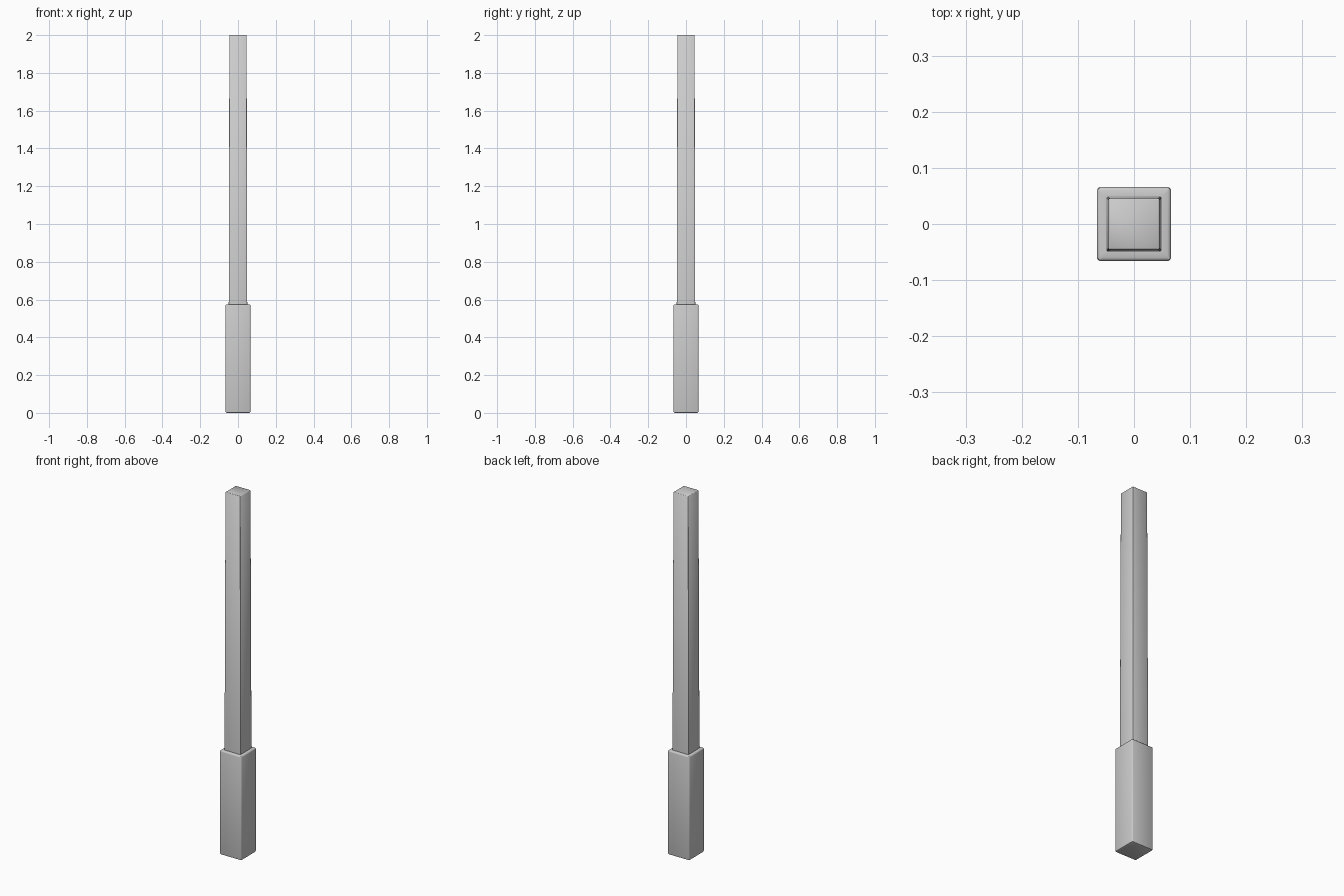
import bpy, bmesh, math

if "Cube" in bpy.data.objects:
    bpy.data.objects.remove(bpy.data.objects["Cube"])


def square_loft(name, rings, cap_bottom, cap_top):
    """Loft rounded-square rings given as (half_width, corner_radius, z)."""
    bm = bmesh.new()
    loops = []
    for h, r, z in rings:
        loop = []
        for q in range(4):
            for s in range(3):
                a = math.radians(q * 90 + s * 45)
                sx = 1 if q in (0, 3) else -1
                sy = 1 if q in (0, 1) else -1
                loop.append(bm.verts.new((sx * (h - r) + r * math.cos(a),
                                          sy * (h - r) + r * math.sin(a), z)))
        loops.append(loop)
    for a, b in zip(loops, loops[1:]):
        n = len(a)
        for i in range(n):
            j = (i + 1) % n
            bm.faces.new((a[i], a[j], b[j], b[i]))
    if cap_bottom:
        bm.faces.new(loops[0][::-1])
    if cap_top:
        bm.faces.new(loops[-1])
    mesh = bpy.data.meshes.new(name)
    bm.to_mesh(mesh)
    bm.free()
    ob = bpy.data.objects.new(name, mesh)
    bpy.context.collection.objects.link(ob)
    bpy.ops.object.select_all(action='DESELECT')
    ob.select_set(True)
    bpy.context.view_layer.objects.active = ob
    bpy.ops.object.shade_smooth_by_angle(angle=math.radians(50))
    return ob


# thick lower block with softened edges, open where the shaft rises
square_loft("lower_block", [
    (0.060, 0.004, 0.0),
    (0.0645, 0.005, 0.002),
    (0.066, 0.006, 0.008),
    (0.066, 0.006, 0.568),
    (0.0645, 0.005, 0.573),
    (0.060, 0.004, 0.575),
    (0.049, 0.002, 0.575),
], True, False)

# slim, slightly tapered shaft
square_loft("shaft", [
    (0.049, 0.002, 0.575),
    (0.0455, 0.002, 1.998),
    (0.0435, 0.0015, 2.0),
], False, True)
